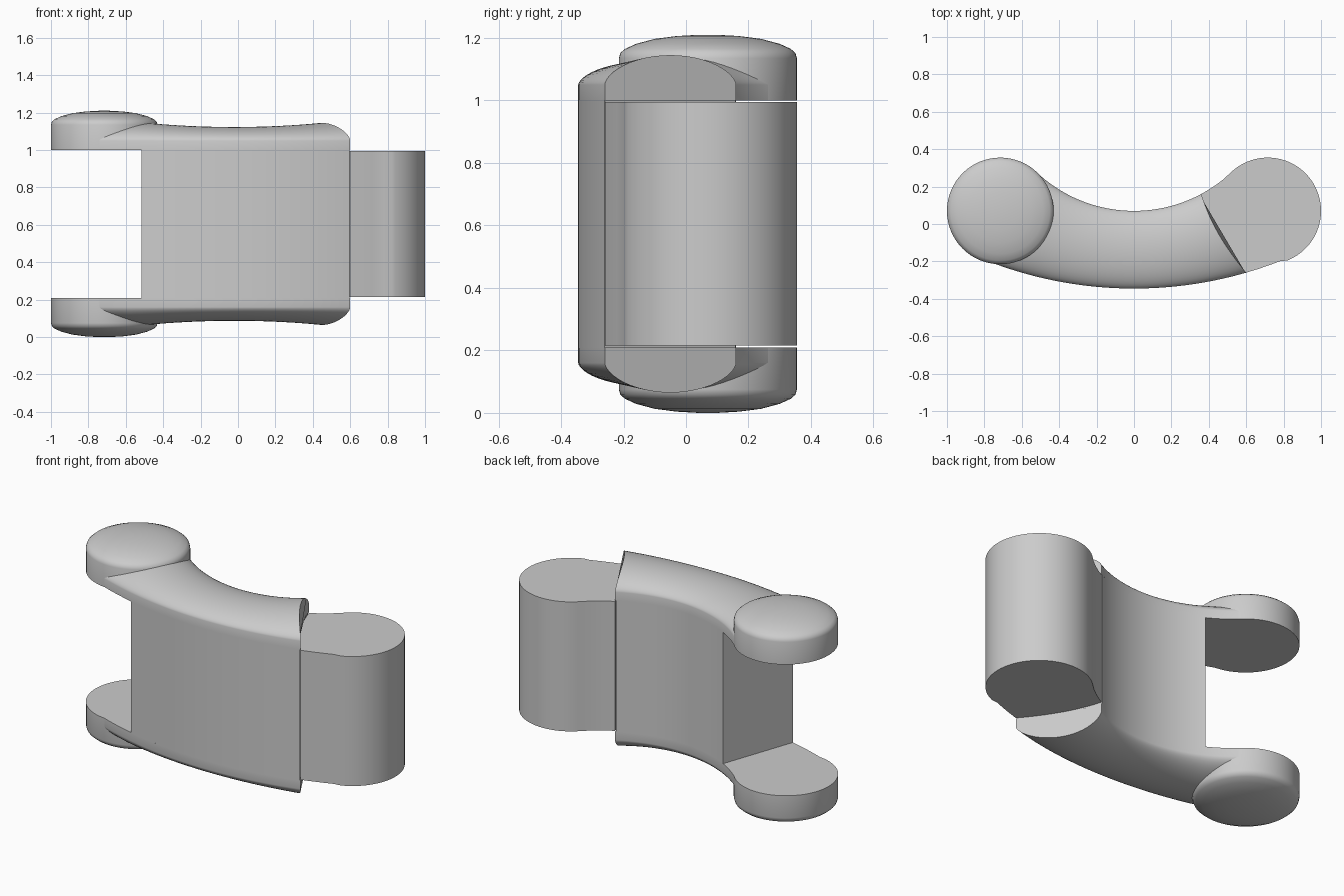
import bpy, bmesh, math

cube = bpy.data.objects.get("Cube")
if cube:
    bpy.data.objects.remove(cube, do_unlink=True)

grey = bpy.data.materials.new("plain grey")
grey.use_nodes = True
colour = (0.6, 0.6, 0.6, 1)
grey.diffuse_color = colour
grey.node_tree.nodes["Principled BSDF"].inputs["Base Color"].default_value = colour

MID, HALF = 0.605, 0.395        # middle height, and half the gap between the arms
BOSS_X, BOSS_Y, BOSS_R = 0.715, 0.07, 0.285


def front_y(x):
    return 1.815 - math.sqrt(2.16 ** 2 - x * x)


def back_y(x):
    return 0.83 - math.sqrt(0.76 ** 2 - x * x)


def finish(name, bm, angle=35):
    bmesh.ops.recalc_face_normals(bm, faces=bm.faces[:])
    mesh = bpy.data.meshes.new(name)
    bm.to_mesh(mesh)
    bm.free()
    mesh.materials.append(grey)
    obj = bpy.data.objects.new(name, mesh)
    bpy.context.collection.objects.link(obj)
    bpy.ops.object.select_all(action="DESELECT")
    obj.select_set(True)
    bpy.context.view_layer.objects.active = obj
    bpy.ops.object.shade_smooth_by_angle(angle=math.radians(angle))
    return obj


def loft(name, rings):
    """Join closed rings of points into a capped solid."""
    bm = bmesh.new()
    loops = [[bm.verts.new(p) for p in ring] for ring in rings]
    n = len(loops[0])
    for a, b in zip(loops, loops[1:]):
        for k in range(n):
            bm.faces.new((a[k], a[(k + 1) % n], b[(k + 1) % n], b[k]))
    bm.faces.new(loops[0])
    bm.faces.new(loops[-1])
    return finish(name, bm)


def across(xf, xb, u, bulge=0.0):
    """Point at fraction u from the front curve to the back curve."""
    yf, yb = front_y(xf), back_y(xb)
    return xf + (xb - xf) * u - bulge * 4 * u * (1 - u), yf + (yb - yf) * u


# Curved web between the arms, with a slanted flat left end
STEPS = 40
rings = []
for i in range(STEPS + 1):
    s = i / STEPS
    xf, xb = -0.515 + 1.11 * s, -0.36 + 0.715 * s
    pts = [across(xf, xb, k / 10, 0.03 * s) for k in range(11)]
    rings.append([(x, y, MID - HALF - 0.002) for x, y in pts]
                 + [(x, y, MID + HALF + 0.002) for x, y in reversed(pts)])
loft("web", rings)

# Solid knuckle at the right end
outline = [across(0.6, 0.36, 1 - k / 10, 0.03) for k in range(11)]
outline += [(x, front_y(x)) for x in (0.66, 0.72, 0.78)]
for k in range(49):
    a = math.radians(-68 + 201 * k / 48)
    outline.append((BOSS_X + BOSS_R * math.cos(a), BOSS_Y + BOSS_R * math.sin(a)))
outline += [(x, back_y(x)) for x in (0.48, 0.44, 0.4)]
loft("knuckle", [[(x, y, MID + side * (HALF - 0.005)) for x, y in outline]
                 for side in (-1, 1)])

for side, label in ((1, "upper"), (-1, "lower")):
    def height(h):
        return MID + side * (HALF + h)

    # Rounded arm following the curve
    rings = []
    for i in range(STEPS + 1):
        s = i / STEPS
        xf, xb = -0.82 + 1.42 * s, -0.52 + 0.88 * s
        crown = 0.123 + 0.022 * min(1, (abs(s - 0.58) / 0.42) ** 2)
        edge = 0.05
        ring = []
        for k in range(25):
            c = -math.cos(math.pi * k / 24)
            x, y = across(xf, xb, (c + 1) / 2, 0.03 * s)
            ring.append((x, y, height(edge + (crown - edge) * max(0, 1 - c * c) ** 0.6)))
        base = [across(xf, xb, 1 - k / 10, 0.03 * s) for k in range(11)]
        ring += [(x, y, height(0)) for x, y in base]
        rings.append(ring)
    loft(label + "_arm", rings)

    # Domed round cap at the left end
    profile = [(0.285, 0), (0.285, 0.135), (0.28, 0.152), (0.265, 0.165),
               (0.23, 0.181), (0.17, 0.197), (0.1, 0.206), (0.03, 0.21)]
    loft(label + "_cap", [[(-BOSS_X + r * math.cos(2 * math.pi * k / 64),
                            BOSS_Y + r * math.sin(2 * math.pi * k / 64), height(h))
                           for k in range(64)] for r, h in profile])
